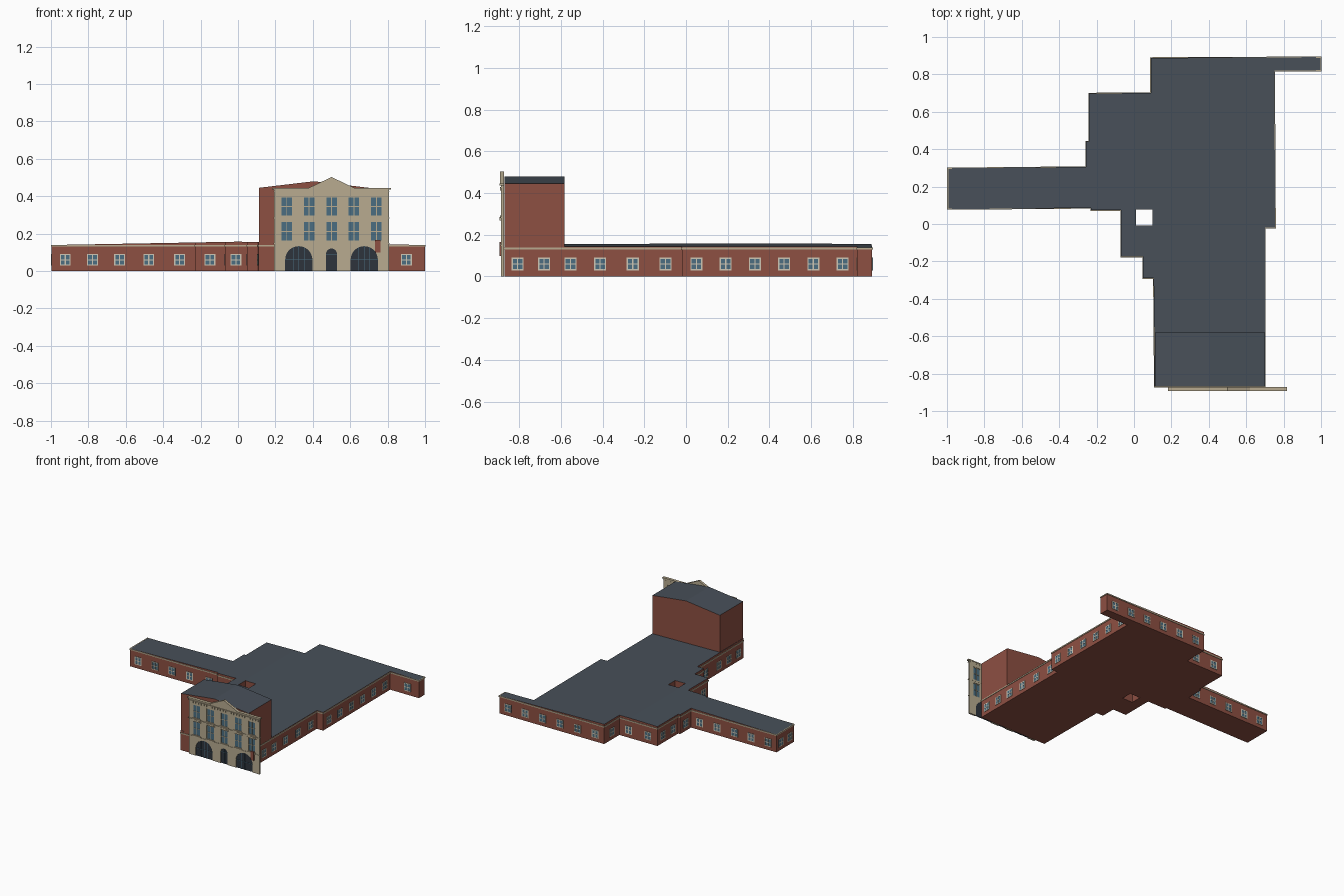
import bpy, bmesh, math
from mathutils import Matrix, Vector

if "Cube" in bpy.data.objects:
    bpy.data.objects.remove(bpy.data.objects["Cube"])


def material(name, rgb):
    m = bpy.data.materials.new(name)
    m.diffuse_color = (*rgb, 1)
    m.use_nodes = True
    m.node_tree.nodes["Principled BSDF"].inputs["Base Color"].default_value = m.diffuse_color
    return m


BRICK = material("brick", (0.27, 0.08, 0.055))
ROOF = material("slate", (0.065, 0.08, 0.10))
STONE = material("stone", (0.48, 0.41, 0.28))
GLASS = material("glass", (0.07, 0.155, 0.22))
FRAME = material("frame", (0.62, 0.57, 0.46))
DARK = material("dark", (0.026, 0.034, 0.045))
TO_FRONT = Matrix.Rotation(math.pi / 2, 4, 'X')   # profile (x, z), depth towards -y


def finish(bm, name, *mats):
    bmesh.ops.recalc_face_normals(bm, faces=bm.faces[:])
    if len(mats) > 1:                              # upward faces get the roof material
        for f in bm.faces:
            f.material_index = int(f.normal.z > 0.5)
    me = bpy.data.meshes.new(name)
    bm.to_mesh(me)
    bm.free()
    for m in mats:
        me.materials.append(m)
    ob = bpy.data.objects.new(name, me)
    bpy.context.collection.objects.link(ob)
    return ob


def prism(loops, height, split_x=None):
    """Solid from an outline plus hole loops; height is a function of x."""
    bm = bmesh.new()
    for pts in loops:
        vs = [bm.verts.new((x, y, 0)) for x, y in pts]
        for a, b in zip(vs, vs[1:] + vs[:1]):
            bm.edges.new((a, b))
    bmesh.ops.triangle_fill(bm, edges=bm.edges[:], use_beauty=True, normal=(0, 0, 1))
    if split_x is not None:
        bmesh.ops.bisect_plane(bm, geom=bm.verts[:] + bm.edges[:] + bm.faces[:],
                               plane_co=(split_x, 0, 0), plane_no=(1, 0, 0))
    ret = bmesh.ops.extrude_face_region(bm, geom=bm.faces[:])
    for v in ret["geom"]:
        if isinstance(v, bmesh.types.BMVert):
            v.co.z = height(v.co.x)
    return bm


def front_prism(loops, depth, y):
    bm = prism(loops, lambda x: depth)
    bm.transform(Matrix.Translation((0, y, 0)) @ TO_FRONT)
    return bm


def box(bm, centre, size, angle=0):
    bmesh.ops.create_cube(bm, size=1, matrix=Matrix.Translation(centre)
                          @ Matrix.Rotation(angle, 4, 'Z') @ Matrix.Diagonal((*size, 1)))


def window(glass, frame, centre, angle, w, h, bar, depth):
    """Glass pane with a border, one mullion and one transom."""
    c, u = Vector(centre), Vector((math.cos(angle), math.sin(angle), 0))
    box(glass, c, (w, depth * 0.5, h), angle)
    for s in (-1, 0, 1):
        box(frame, c + u * s * (w - bar) / 2, (bar, depth, h), angle)
        box(frame, c + Vector((0, 0, s * (h - bar) / 2)), (w, depth, bar), angle)


def rect(x, w, z0, z1):
    return [(x - w / 2, z0), (x + w / 2, z0), (x + w / 2, z1), (x - w / 2, z1)]


def arch(x, r, spring, rise, n=14):
    """Arched opening, from ground left over the top to ground right."""
    top = [(x - r * math.cos(math.pi * i / n), spring + rise * math.sin(math.pi * i / n))
           for i in range(n + 1)]
    return [(x - r, 0)] + top + [(x + r, 0)]


# Low building: stepped footprint with a small light well and a shallow ridge
outline = [(0.11, -0.87), (0.70, -0.87), (0.70, -0.49), (0.70, -0.02), (0.755, -0.02),
           (0.75, 0.82), (0.80, 0.82), (1.0, 0.82), (1.0, 0.892), (0.55, 0.89), (0.09, 0.888),
           (0.09, 0.70), (-0.24, 0.698), (-0.24, 0.44), (-0.257, 0.44), (-0.257, 0.305),
           (-0.56, 0.302), (-0.996, 0.298), (-0.996, 0.08), (-0.56, 0.083), (-0.23, 0.086),
           (-0.23, 0.074), (-0.07, 0.074), (-0.07, -0.175), (0.048, -0.175),
           (0.048, -0.29), (0.105, -0.29), (0.108, -0.50)]
well = [(0.01, -0.007), (0.10, -0.007), (0.10, 0.078), (0.01, 0.078)]
finish(prism([outline, well], lambda x: 0.157 - 0.018 * abs(x), 0.0), "low_building", BRICK, ROOF)

# Eaves band and evenly spaced windows along every wall
band, glass, frame = bmesh.new(), bmesh.new(), bmesh.new()
for a, b in zip(outline, outline[1:] + outline[:1]):
    a, b = Vector((*a, 0)), Vector((*b, 0))
    d = b - a
    ang = math.atan2(d.y, d.x)
    out = Vector((d.y, -d.x, 0)).normalized()
    box(band, (a + b) / 2 + Vector((0, 0, 0.135)), (d.length + 0.006, 0.007, 0.009), ang)
    n = round(d.length / 0.145)
    if a.y < -0.86 and b.y < -0.86:                # hidden behind the facade
        n = 0
    for i in range(n):
        p = a + d * (i + 0.5) / n + out * 0.0005
        window(glass, frame, (p.x, p.y, 0.06), ang, 0.058, 0.062, 0.006, 0.006)
finish(band, "eaves_band", STONE)
finish(glass, "wall_window_glass", GLASS)
finish(frame, "wall_window_frames", FRAME)

# Tall front block with a low gable
gable = [(0.112, 0.14), (0.70, 0.14), (0.70, 0.445), (0.406, 0.48), (0.112, 0.445)]
finish(front_prism([gable], 0.288, -0.581), "front_block", BRICK, ROOF)

# Stone facade with arched openings and two rows of windows
columns = [0.26 + 0.12 * i for i in range(5)]
rows = [(0.158, 0.266), (0.292, 0.397)]
arches = [(0.325, 0.073, 0.06, 0.073), (0.50, 0.03, 0.09, 0.03), (0.675, 0.073, 0.06, 0.073)]
face = [(0.193, 0)]
for spec in arches:
    face += arch(*spec)
face += [(0.807, 0), (0.807, 0.44), (0.62, 0.44), (0.58, 0.46), (0.53, 0.483), (0.50, 0.497),
         (0.47, 0.483), (0.42, 0.46), (0.38, 0.44), (0.193, 0.44)]
holes = [rect(x, 0.064, z0, z1) for x in columns for z0, z1 in rows]
finish(front_prism([face] + holes, 0.013, -0.873), "facade", STONE)

# Facade windows
glass, frame = bmesh.new(), bmesh.new()
for x in columns:
    for z0, z1 in rows:
        window(glass, frame, (x, -0.880, (z0 + z1) / 2), 0, 0.064, z1 - z0, 0.004, 0.008)
finish(glass, "facade_window_glass", GLASS)
finish(frame, "facade_window_frames", STONE)

# Arched doors with glazing bars
bars = bmesh.new()
for i, (x, r, spring, rise) in enumerate(arches):
    finish(front_prism([arch(x, r, spring, rise)], 0.005, -0.875), f"arched_door_{i + 1}", DARK)
    box(bars, (x, -0.881, spring), (2 * r, 0.004, 0.003))
    for s in (-0.4, 0, 0.4) if r > 0.05 else (0,):
        top = spring + rise * math.sqrt(1 - s * s)
        box(bars, (x + s * r, -0.881, top / 2), (0.002, 0.004, top))
finish(bars, "door_bars", GLASS)

# Facade trim: cornice, dentils, sills, string courses and pediment mouldings
trim = bmesh.new()
for s in (-1, 1):
    box(trim, (0.5 + s * 0.217, -0.882, 0.441), (0.20, 0.022, 0.008))
    z, x = 0.47, 0.5 + s * 0.06
    bmesh.ops.create_cube(trim, size=1, matrix=Matrix.Translation((x, -0.882, z))
                          @ Matrix.Rotation(s * math.atan2(0.057, 0.12), 4, 'Y')
                          @ Matrix.Diagonal((0.134, 0.020, 0.007, 1)))
box(trim, (0.5, -0.882, 0.427), (0.62, 0.019, 0.004))
box(trim, (0.5, -0.881, 0.283), (0.622, 0.018, 0.005))
box(trim, (0.5, -0.881, 0.148), (0.622, 0.016, 0.006))
for i in range(26):
    box(trim, (0.205 + 0.0236 * i, -0.887, 0.418), (0.008, 0.008, 0.014))
for x in columns:
    for z0, z1 in rows:
        box(trim, (x, -0.887, z0 - 0.003), (0.074, 0.008, 0.006))
finish(trim, "facade_trim", STONE)

# Curved hoods over the first floor windows
for i, x in enumerate(columns):
    hood = [(x + 0.04 * math.cos(t), 0.268 + 0.016 * math.sin(t))
            for t in (math.pi * k / 8 for k in range(9))]
    finish(front_prism([hood], 0.008, -0.885), f"window_hood_{i + 1}", STONE)

# Hanging red sign board
sign = bmesh.new()
box(sign, (0.747, -0.889, 0.132), (0.03, 0.008, 0.068))
finish(sign, "hanging_board", BRICK)
